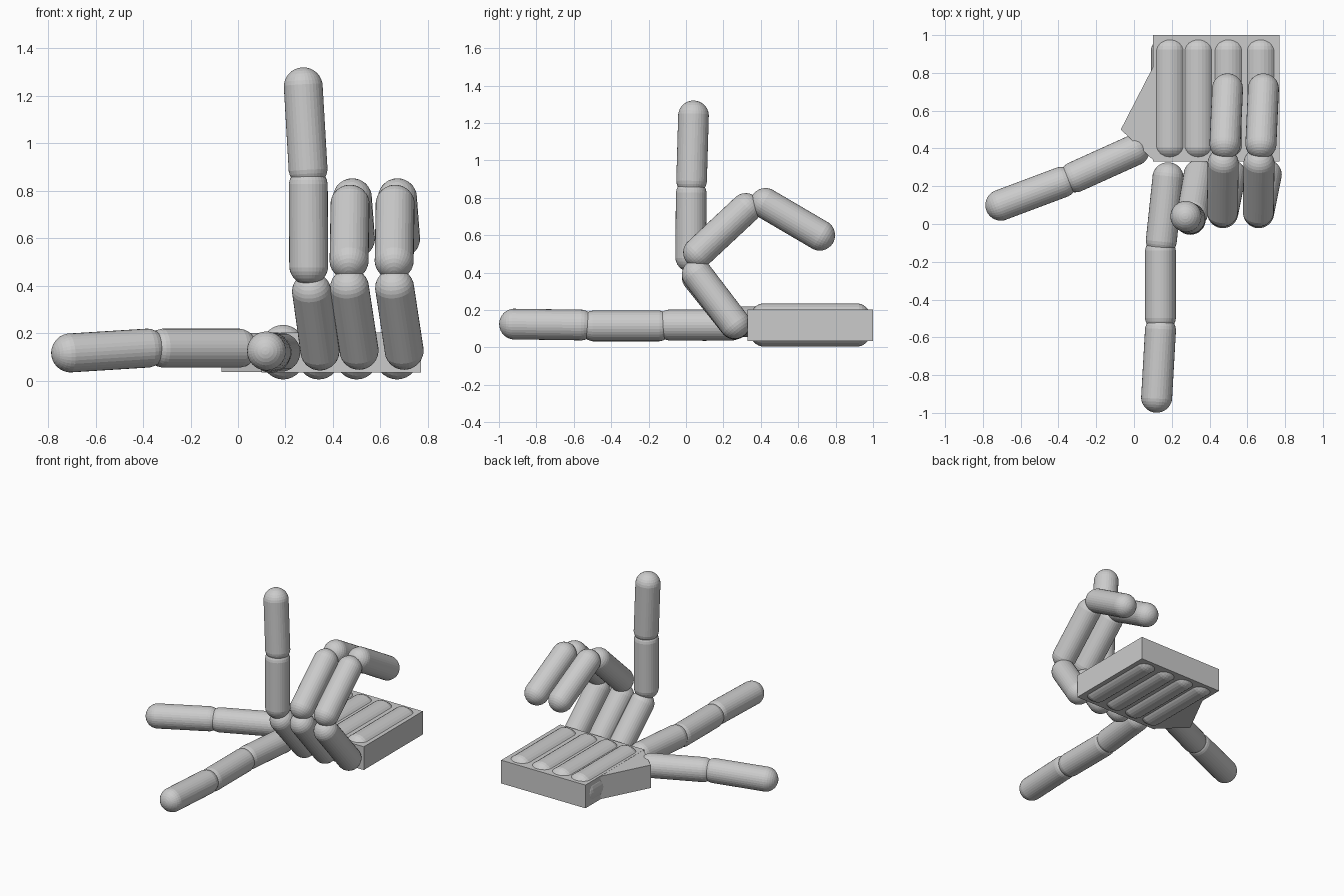
import bpy, bmesh, math
from mathutils import Vector, Matrix

cube = bpy.data.objects.get("Cube")
if cube:
    bpy.data.objects.remove(cube, do_unlink=True)

R = 0.082


def add_object(name, bm):
    bmesh.ops.recalc_face_normals(bm, faces=bm.faces)
    mesh = bpy.data.meshes.new(name)
    bm.to_mesh(mesh)
    bm.free()
    obj = bpy.data.objects.new(name, mesh)
    bpy.context.collection.objects.link(obj)
    return obj


def capsule(name, start, end, rx=R, ry=R, cap=R):
    """Round-ended rod between two cap centres."""
    a, b = Vector(start), Vector(end)
    axis = b - a
    rings = 15
    widen = 1 / math.cos(math.pi / rings / 2)
    bm = bmesh.new()
    bmesh.ops.create_uvsphere(bm, u_segments=32, v_segments=rings, radius=1)
    for v in bm.verts:
        shift = axis.length / 2 * (1 if v.co.z > 0 else -1)
        v.co = Vector((v.co.x * rx * widen, v.co.y * ry * widen, v.co.z * cap + shift))
    turn = axis.to_track_quat('Z', 'Y').to_matrix().to_4x4()
    bm.transform(Matrix.Translation((a + b) / 2) @ turn)
    return add_object(name, bm)


def slab(name, outline, bottom, top):
    """Flat plate extruded upward from an outline."""
    bm = bmesh.new()
    face = bm.faces.new([bm.verts.new((x, y, bottom)) for x, y in outline])
    ext = bmesh.ops.extrude_face_region(bm, geom=[face])
    moved = [g for g in ext["geom"] if isinstance(g, bmesh.types.BMVert)]
    bmesh.ops.translate(bm, verts=moved, vec=(0, 0, top - bottom))
    return add_object(name, bm)


# Palm block and thumb web
slab("palm", [(0.10, 0.33), (0.77, 0.33), (0.77, 1.0), (0.10, 1.0)], 0.035, 0.202)
slab("thumb_web", [(0.10, 0.83), (-0.07, 0.50), (0.10, 0.34)], 0.036, 0.201)

# Oval hand bones showing through the top and bottom of the palm
for finger, x in zip(("index", "middle", "ring", "little"), (0.19, 0.34, 0.50, 0.67)):
    capsule(finger + "_palm_bone", (x, 0.415, 0.12), (x, 0.915, 0.12),
            rx=0.1, ry=0.115, cap=0.085)

# Each finger is a list of segments given by their cap centres
fingers = {
    "thumb": [((0.0, 0.39, 0.137), (-0.31, 0.25, 0.137)),
              ((-0.385, 0.22, 0.137), (-0.705, 0.10, 0.117))],
    "index": [((0.18, 0.245, 0.12), (0.145, -0.085, 0.12)),
              ((0.14, -0.15, 0.115), (0.14, -0.49, 0.115)),
              ((0.14, -0.565, 0.12), (0.12, -0.917, 0.125))],
    "middle": [((0.345, 0.26, 0.125), (0.31, 0.06, 0.375)),
               ((0.298, 0.025, 0.485), (0.296, 0.028, 0.82)),
               ((0.295, 0.03, 0.895), (0.275, 0.04, 1.238))],
}

# Ring and little fingers share one bent pose
for finger, x in (("ring", 0.51), ("little", 0.70)):
    fingers[finger] = [((x, 0.26, 0.128), (x - 0.04, 0.06, 0.39)),
                       ((x - 0.042, 0.067, 0.507), (x - 0.038, 0.32, 0.743)),
                       ((x - 0.028, 0.425, 0.77), (x - 0.015, 0.715, 0.60))]

for finger, segments in fingers.items():
    parts = ("base", "tip") if len(segments) == 2 else ("base", "middle", "tip")
    for part, (start, end) in zip(parts, segments):
        capsule(f"{finger}_{part}_segment", start, end)
